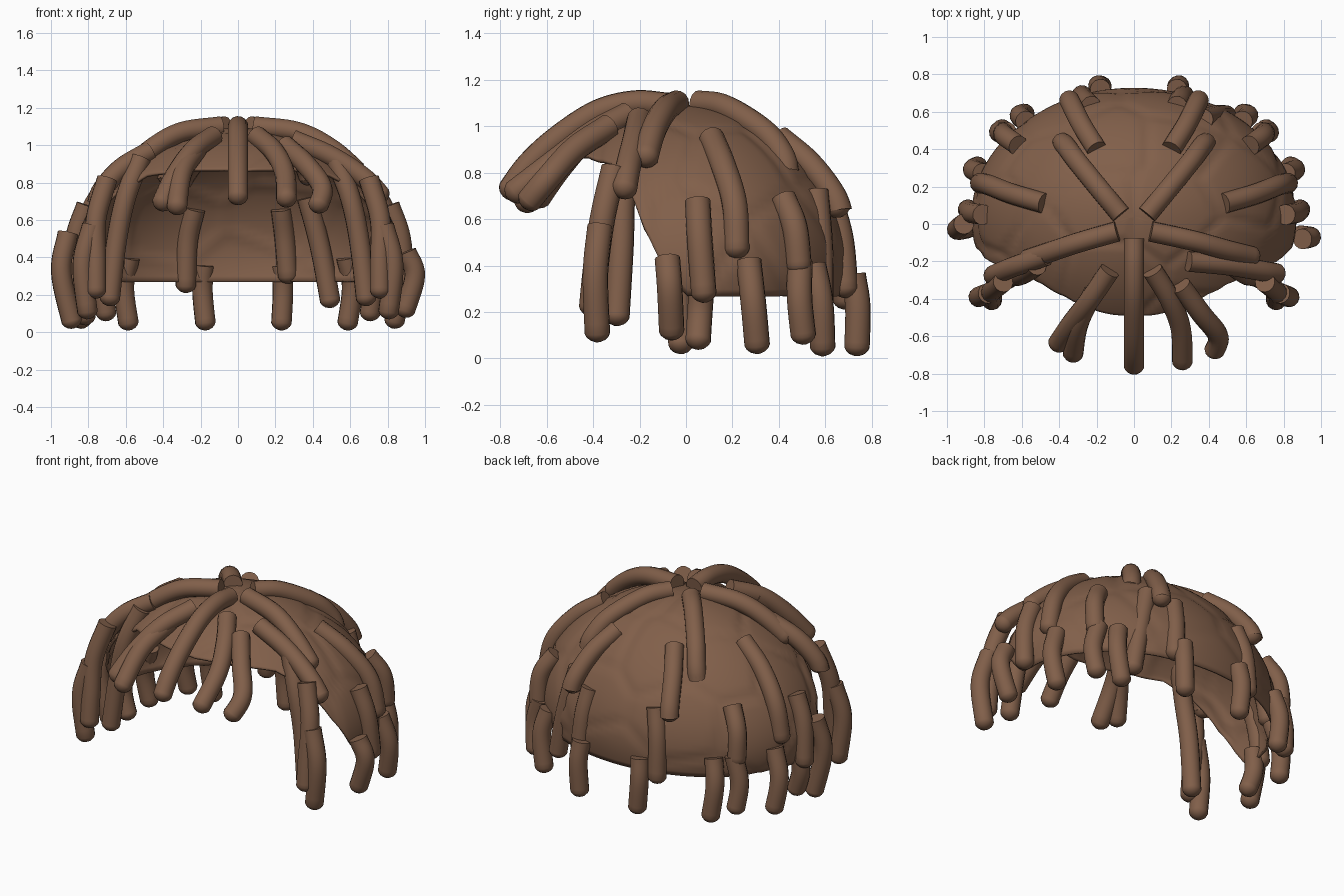
import bpy, bmesh, math, random
from mathutils import Vector

if "Cube" in bpy.data.objects:
    bpy.data.objects.remove(bpy.data.objects["Cube"])

random.seed(4)
brown = bpy.data.materials.new("warm_brown")
brown.diffuse_color = (0.22, 0.115, 0.068, 1)
brown.use_nodes = True
brown.node_tree.nodes["Principled BSDF"].inputs["Base Color"].default_value = brown.diffuse_color

RX, RY_BACK, RY_FRONT, RZ, CY, CZ = 0.865, 0.685, 0.76, 0.69, 0.04, 0.40
POWER = 1.87      # slightly sloping shoulders on the dome


def finish(bm, name, angle):
    bmesh.ops.recalc_face_normals(bm, faces=bm.faces)
    me = bpy.data.meshes.new(name)
    bm.to_mesh(me)
    bm.free()
    me.materials.append(brown)
    ob = bpy.data.objects.new(name, me)
    bpy.context.collection.objects.link(ob)
    bpy.ops.object.select_all(action='DESELECT')
    bpy.context.view_layer.objects.active = ob
    ob.select_set(True)
    bpy.ops.object.shade_smooth_by_angle(angle=math.radians(angle))
    return ob


# Cap: dome whose rim rises over the face opening
RIM = [(-0.42, 0.87), (-0.32, 0.84), (-0.25, 0.75), (-0.18, 0.56), (-0.1, 0.40), (0.0, 0.27)]


def rim_height(y):
    if y <= RIM[0][0]:
        return RIM[0][1]
    for (a, za), (b, zb) in zip(RIM, RIM[1:]):
        if y < b:
            return za + (zb - za) * (y - a) / (b - a)
    return RIM[-1][1]


def direction(az, phi):
    return Vector((math.sin(phi) * math.cos(az), math.sin(phi) * math.sin(az), math.cos(phi)))


def depth(sign):
    return RY_BACK if sign > 0 else RY_FRONT


def dome_point(d, s=1.0):
    s /= ((d.x ** 2 + d.y ** 2) ** (POWER / 2) + abs(d.z) ** POWER) ** (1 / POWER)
    return Vector((RX * d.x * s, CY + depth(d.y) * d.y * s, CZ + RZ * d.z * s))


cells = []
for _ in range(600):
    d = Vector([random.gauss(0, 1) for _ in range(3)]).normalized()
    if all((d - c).length > 0.4 for c in cells):
        cells.append(d)


def dome(az, phi):
    d = direction(az, phi)
    near = sorted((d - c).length for c in cells)[:2]
    # shallow creases between lumps
    return dome_point(d, 1.005 - 0.014 * max(0.0, 1 - (near[1] - near[0]) / 0.1))


bm = bmesh.new()
COLS, ROWS = 144, 40
pole = bm.verts.new(dome(0, 0))
columns = []
for i in range(COLS):
    az = 2 * math.pi * i / COLS
    phi = 0.0
    while phi < 2.2:
        p = dome_point(direction(az, phi))
        if p.z < rim_height(p.y):
            break
        phi += 0.004
    columns.append([bm.verts.new(dome(az, phi * j / ROWS)) for j in range(1, ROWS + 1)])
for i in range(COLS):
    a, b = columns[i], columns[(i + 1) % COLS]
    bm.faces.new((pole, a[0], b[0]))
    for j in range(ROWS - 1):
        bm.faces.new((a[j], a[j + 1], b[j + 1], b[j]))
cap = finish(bm, "hair_cap", 50)
solid = cap.modifiers.new("thickness", 'SOLIDIFY')
solid.thickness = 0.015
solid.offset = -1


# Locks: swept tubes with a flat root and a rounded tip
def smooth_path(pts, n=7):
    p = [pts[0] * 2 - pts[1]] + pts + [pts[-1] * 2 - pts[-2]]
    out = []
    for k in range(1, len(p) - 2):
        a, b, c, d = p[k - 1:k + 3]
        for i in range(n):
            t = i / n
            out.append(0.5 * (2 * b + (c - a) * t + (2 * a - 5 * b + 4 * c - d) * t * t
                              + (3 * b - a - 3 * c + d) * t ** 3))
    return out + [pts[-1]]


def lock(name, pts, r=0.055, sides=14):
    path = smooth_path([Vector(p) for p in pts])
    end = (path[-1] - path[-2]).normalized()
    tip = path[-1]
    path[-1] = tip - end * r * 0.7
    if (path[-1] - path[-2]).dot(end) < 0.005:
        path.pop(-2)
    radii = [r] * len(path)
    for f, s in ((0.4, 0.86), (0.75, 0.6), (0.98, 0.2)):
        path.append(tip - end * r * 0.7 * (1 - f))
        radii.append(r * s)
    bm = bmesh.new()
    rings, side = [], None
    for i, p in enumerate(path):
        t = (path[min(i + 1, len(path) - 1)] - path[max(i - 1, 0)]).normalized()
        if side is None:
            side = t.orthogonal().normalized()
        side = (side - t * side.dot(t)).normalized()
        up = t.cross(side)
        rings.append([bm.verts.new(p + radii[i] * (side * math.cos(a) + up * math.sin(a)))
                      for a in (2 * math.pi * k / sides for k in range(sides))])
    for a, b in zip(rings, rings[1:]):
        for k in range(sides):
            m = (k + 1) % sides
            bm.faces.new((a[k], a[m], b[m], b[k]))
    bm.faces.new(rings[0])
    bm.faces.new(rings[-1])
    finish(bm, name, 50)


# Crown and fringe locks radiating from the top
TOP = {
    "crown_left_lock": [(-0.09, -0.04, 1.10), (-0.30, -0.10, 1.07), (-0.45, -0.15, 0.99), (-0.60, -0.20, 0.86)],
    "crown_left_outer_lock": [(-0.47, -0.17, 0.97), (-0.62, -0.22, 0.88), (-0.72, -0.26, 0.77), (-0.76, -0.28, 0.68)],
    "crown_right_lock": [(0.09, -0.04, 1.10), (0.32, -0.09, 1.07), (0.50, -0.14, 0.98), (0.66, -0.18, 0.84)],
    "crown_right_outer_lock": [(0.29, -0.20, 1.03), (0.50, -0.22, 0.94), (0.68, -0.25, 0.82), (0.79, -0.27, 0.70)],
    "fringe_centre_lock": [(0, -0.08, 1.09), (0, -0.22, 1.10), (0, -0.38, 1.06), (0, -0.55, 0.95), (0, -0.68, 0.83), (0, -0.78, 0.69)],
    "fringe_right_lock": [(0.10, -0.25, 1.05), (0.19, -0.40, 0.97), (0.25, -0.56, 0.85), (0.26, -0.77, 0.69)],
    "fringe_right_outer_lock": [(0.25, -0.33, 1.00), (0.36, -0.48, 0.90), (0.45, -0.60, 0.77), (0.42, -0.70, 0.65)],
    "fringe_left_outer_lock": [(-0.13, -0.25, 1.05), (-0.24, -0.41, 0.97), (-0.34, -0.54, 0.83), (-0.42, -0.66, 0.66)],
    "fringe_left_lock": [(-0.22, -0.37, 0.98), (-0.30, -0.54, 0.85), (-0.33, -0.72, 0.64)]}

# Locks matched on both sides
PAIRED = {
    "crown_back_lock": [(0.07, 0.05, 1.10), (0.17, 0.17, 1.08), (0.30, 0.33, 0.98), (0.36, 0.41, 0.88), (0.39, 0.44, 0.79)],
    "temple_lock": [(0.52, -0.22, 0.93), (0.60, -0.27, 0.72), (0.65, -0.28, 0.48), (0.69, -0.30, 0.14)],
    "long_front_lock": [(0.70, -0.31, 0.82), (0.76, -0.36, 0.60), (0.76, -0.39, 0.38), (0.76, -0.41, 0.18)],
    "cheek_lock": [(0.78, -0.37, 0.57), (0.83, -0.39, 0.36), (0.80, -0.38, 0.07)],
    "side_upper_lock": [(0.48, 0.11, 0.95), (0.65, 0.16, 0.83), (0.78, 0.21, 0.66), (0.83, 0.22, 0.43)],
    "side_middle_lock": [(0.81, 0.05, 0.68), (0.87, 0.06, 0.50), (0.89, 0.08, 0.24)],
    "side_back_lock": [(0.81, 0.27, 0.42), (0.86, 0.29, 0.24), (0.83, 0.31, 0.02)],
    "rear_corner_upper_lock": [(0.62, 0.42, 0.69), (0.69, 0.47, 0.56), (0.70, 0.49, 0.36)],
    "rear_corner_lock": [(0.68, 0.49, 0.42), (0.72, 0.49, 0.25), (0.70, 0.51, 0.06)],
    "rear_low_lock": [(0.58, 0.55, 0.40), (0.61, 0.58, 0.24), (0.58, 0.59, 0.01)],
    "back_upper_lock": [(0.20, 0.40, 0.95), (0.28, 0.53, 0.84), (0.33, 0.63, 0.71), (0.35, 0.67, 0.61)]}

# Locks that differ from side to side
SINGLE = {
    "right_outer_lock": [(0.90, -0.08, 0.43), (0.945, -0.07, 0.30), (0.88, -0.06, 0.08)],
    "left_outer_lock": [(-0.91, 0.0, 0.53), (-0.945, -0.03, 0.32), (-0.88, -0.02, 0.02)],
    "left_lower_side_lock": [(-0.84, 0.07, 0.34), (-0.85, 0.06, 0.2), (-0.80, 0.05, 0.04)],
    "back_right_middle_lock": [(0.23, 0.63, 0.66), (0.25, 0.67, 0.50), (0.27, 0.69, 0.26)],
    "back_left_middle_lock": [(-0.23, 0.63, 0.66), (-0.27, 0.67, 0.48), (-0.28, 0.69, 0.21)],
    "back_right_low_lock": [(0.23, 0.72, 0.36), (0.24, 0.74, 0.22), (0.23, 0.735, 0.01)],
    "back_left_low_lock": [(-0.18, 0.72, 0.36), (-0.19, 0.74, 0.22), (-0.17, 0.735, 0.01)],
    "back_right_hanging_lock": [(0.37, 0.56, 0.72), (0.44, 0.58, 0.45), (0.50, 0.58, 0.13)]}

for name, pts in {**TOP, **SINGLE}.items():
    lock(name, pts)
for name, pts in PAIRED.items():
    for label, s in (("right", 1), ("left", -1)):
        lock(f"{name}_{label}", [(s * x, y, z) for x, y, z in pts])
